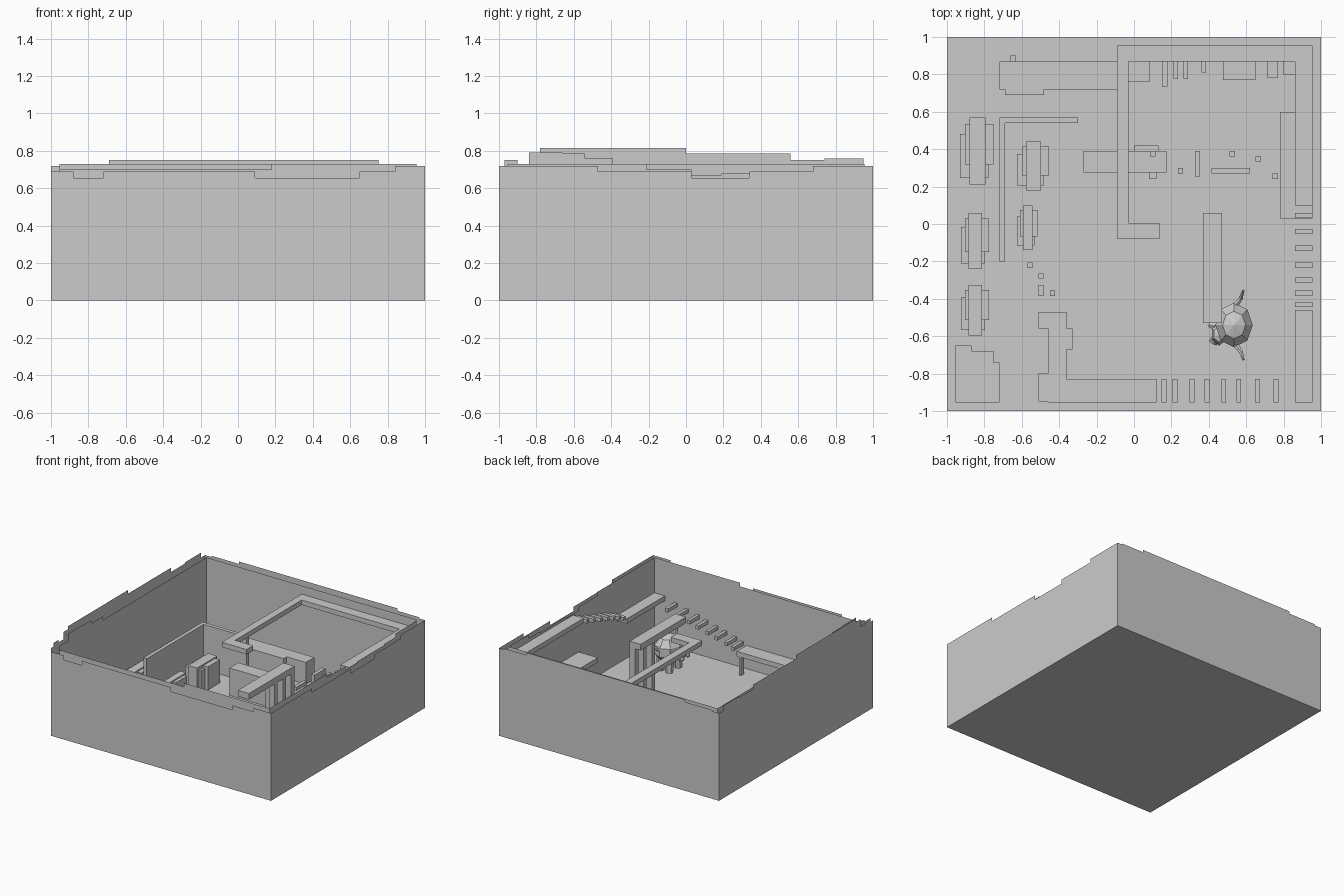
import bpy, bmesh
from mathutils import Vector, Matrix

if "Cube" in bpy.data.objects:
    bpy.data.objects.remove(bpy.data.objects["Cube"])

F = 0.04   # floor height
W = 0.955  # inner wall position


def finish(name, bm, recalc=True):
    if recalc:
        bmesh.ops.recalc_face_normals(bm, faces=bm.faces[:])
    me = bpy.data.meshes.new(name)
    bm.to_mesh(me)
    bm.free()
    ob = bpy.data.objects.new(name, me)
    bpy.context.collection.objects.link(ob)
    return ob


def boxes(name, items):
    # each item: x0, x1, y0, y1, z0, z1
    bm = bmesh.new()
    for x0, x1, y0, y1, z0, z1 in items:
        m = Matrix.Translation(((x0 + x1) / 2, (y0 + y1) / 2, (z0 + z1) / 2))
        m = m @ Matrix.Diagonal((x1 - x0, y1 - y0, z1 - z0, 1))
        bmesh.ops.create_cube(bm, size=1, matrix=m)
    return finish(name, bm)


def sheet(name, axis, pos, start, steps, z0=0.0):
    # thin wall sheet with a stepped top edge [(end, height)]
    pts = [(start, z0)]
    a = start
    for end, h in steps:
        pts += [(a, h), (end, h)]
        a = end
    pts.append((a, z0))
    bm = bmesh.new()
    bm.faces.new([bm.verts.new((u, pos, z) if axis == 'x' else (pos, u, z)) for u, z in pts])
    return finish(name, bm, False)


# Outer shell: outer and inner wall sheets, each with its own broken edge
boxes("floor", [(-1, 1, -1, 1, 0, F)])
sheet("front_outer", 'x', -1, -1, [(-.88, .69), (-.72, .655), (.09, .69), (.65, .655), (.84, .69), (1, .72)])
sheet("back_outer", 'x', 1, -1, [(-.94, .72), (-.69, .73), (.75, .75), (.95, .73), (1, .72)])
sheet("right_outer", 'y', 1, -1, [(-.47, .72), (.03, .69), (.34, .655), (.68, .69), (1, .72)])
sheet("left_outer", 'y', -1, -1, [(-.97, .72), (-.9, .75), (-.84, .73), (-.78, .79), (0, .815),
                                  (.56, .785), (.74, .75), (.95, .76), (1, .72)])
sheet("front_inner", 'x', -W, -W, [(.18, .70), (W, .73)], F)
sheet("back_inner", 'x', W, -W, [(W, .73)], F)
sheet("right_inner", 'y', W, -W, [(-.21, .73), (.03, .70), (.19, .67), (.53, .68), (.68, .69), (W, .72)], F)
sheet("left_inner", 'y', -W, -W, [(-.84, .73), (-.66, .79), (-.54, .785), (-.39, .76), (W, .73)], F)

# Upper balcony
T = .66
boxes("upper_balcony", [(-.09, -.03, -.08, W, T - .04, T), (-.03, .135, -.08, .005, T - .04, T),
                        (-.03, W, .87, W, T - .04, T), (.86, W, .1, .87, T - .04, T)])
boxes("side_ledge", [(.78, W, .03, .6, .29, .33)])

# Stairs down the right wall, landing, stairs along the front wall
ys = [.045, -.04, -.13, -.22, -.30, -.37, -.43]
boxes("right_steps", [(.86, W, y - .014, y + .014, z - .03, z)
                      for y, z in ((y, .63 - .027 * i) for i, y in enumerate(ys))])
boxes("corner_landing", [(.86, W, -W, -.46, .40, .44)])
xs = [.76, .66, .56, .48, .39, .31, .22, .16]
boxes("front_steps", [(x - .013, x + .013, -W, -.83, z - .03, z)
                      for x, z in ((x, .41 - .022 * i) for i, x in enumerate(xs))])

# Lower platform with its posts
boxes("front_platform", [(-.36, .12, -W, -.83, .19, .23), (-.46, -.36, -W, -.47, .19, .23),
                         (-.36, -.33, -.67, -.56, .19, .23), (-.51, -.46, -.56, -.47, .19, .23),
                         (-.51, -.46, -.95, -.8, .19, .23)])
boxes("platform_posts", [(.08, .1, -.87, -.83, F, .19), (-.4, -.36, -.51, -.47, F, .19)])

# Free-standing walls and back terrace
boxes("corner_wall", [(-.72, -.69, -.2, .57, F, .41), (-.69, -.3, .54, .57, F, .41)])
boxes("back_terrace", [(-.72, .085, .76, .87, F, .22), (-.72, -.09, .72, .76, F, .22),
                       (-.69, -.48, .69, .72, F, .22), (-.66, -.63, .87, .9, F, .2)])
boxes("mid_wall", [(-.27, .175, .275, .39, F, .265), (0, .13, .39, .42, F, .25), (.08, .12, .24, .275, F, .22)])
boxes("stepping_stones", [(.235, .262, .27, .3, .24, .27), (.325, .352, .255, .39, .25, .28),
                          (.415, .62, .27, .3, .27, .3), (.51, .54, .36, .39, .27, .3),
                          (.65, .68, .335, .36, .29, .32), (.74, .77, .24, .27, .3, .33),
                          (.085, .115, .36, .39, .25, .29)])

# Raised bridge on pillars
boxes("bridge", [(.37, .47, -.53, .06, .51, .56)])
boxes("bridge_pillars", [(.42, .47, y, y + .04, F, .51) for y in (.02, -.09, -.2)])

# Blocky bushes: centre, half size, height
for i, (x, y, a, b, h) in enumerate([(-.84, .39, .09, .18, .27), (-.85, -.09, .075, .15, .26),
                                     (-.85, -.46, .075, .135, .25), (-.54, .31, .085, .13, .24),
                                     (-.57, -.02, .055, .12, .22)]):
    boxes("bush_%d" % i, [(x - a, x + a * .7, y - b * .8, y + b * .5, F, h - .03),
                          (x - a * .7, x + a, y - b * .4, y + b * .8, F, h - .01),
                          (x - a * .45, x + a * .5, y - b, y + b, F, h)])

# Rubble in the corner, by the back wall and on the floor
boxes("corner_rubble", [(-W, -.87, -W, -.65, F, .17), (-.87, -.75, -W, -.68, F, .17), (-.75, -.72, -W, -.74, F, .17)])
boxes("back_rubble", [(x, x2, y, .88, F, h) for x, x2, y, h in
                      [(.15, .18, .735, .15), (.21, .235, .775, .13), (.265, .29, .775, .12), (.36, .385, .81, .1),
                       (.475, .65, .77, .13), (.715, .77, .78, .12), (.8, .86, .8, .15)]])
boxes("floor_stones", [(x, x + .027, y, y2, F, .1) for x, y, y2 in
                       [(-.57, -.235, -.205), (-.51, -.295, -.265), (-.51, -.385, -.325), (-.45, -.385, -.355)]])


# Low-poly creature facing -x
def blob(bm, c, s, u=8, v=5):
    m = Matrix.Translation(c) @ Matrix.Diagonal((*s, 1))
    bmesh.ops.create_uvsphere(bm, u_segments=u, v_segments=v, radius=1, matrix=m)


def limb(bm, p, q, r1, r2):
    p, q = Vector(p), Vector(q)
    d = q - p
    m = Matrix.Translation((p + q) / 2) @ d.to_track_quat('Z', 'Y').to_matrix().to_4x4()
    bmesh.ops.create_cone(bm, segments=6, radius1=r1, radius2=r2, depth=d.length, cap_ends=True, matrix=m)


bm = bmesh.new()
blob(bm, (.535, -.54, .26), (.105, .125, .115), 8, 5)
finish("creature_body", bm)
bm = bmesh.new()
blob(bm, (.455, -.59, .22), (.045, .06, .045), 6, 4)
limb(bm, (.44, -.55, .21), (.405, -.54, .19), .022, .014)
limb(bm, (.44, -.63, .21), (.41, -.62, .19), .022, .014)
finish("creature_head", bm)
bm = bmesh.new()
for x in (.49, .57):
    for s in (-1, 1):
        limb(bm, (x, -.54 + s * .05, .2), (x, -.54 + s * .06, .09), .034, .03)
finish("creature_legs", bm)
bm = bmesh.new()
for s in (-1, 1):
    limb(bm, (.53, -.54 + s * .09, .28), (.57, -.54 + s * .14, .3), .02, .012)
    limb(bm, (.57, -.54 + s * .14, .3), (.585, -.54 + s * .185, .34), .012, .006)
finish("creature_horns", bm)
